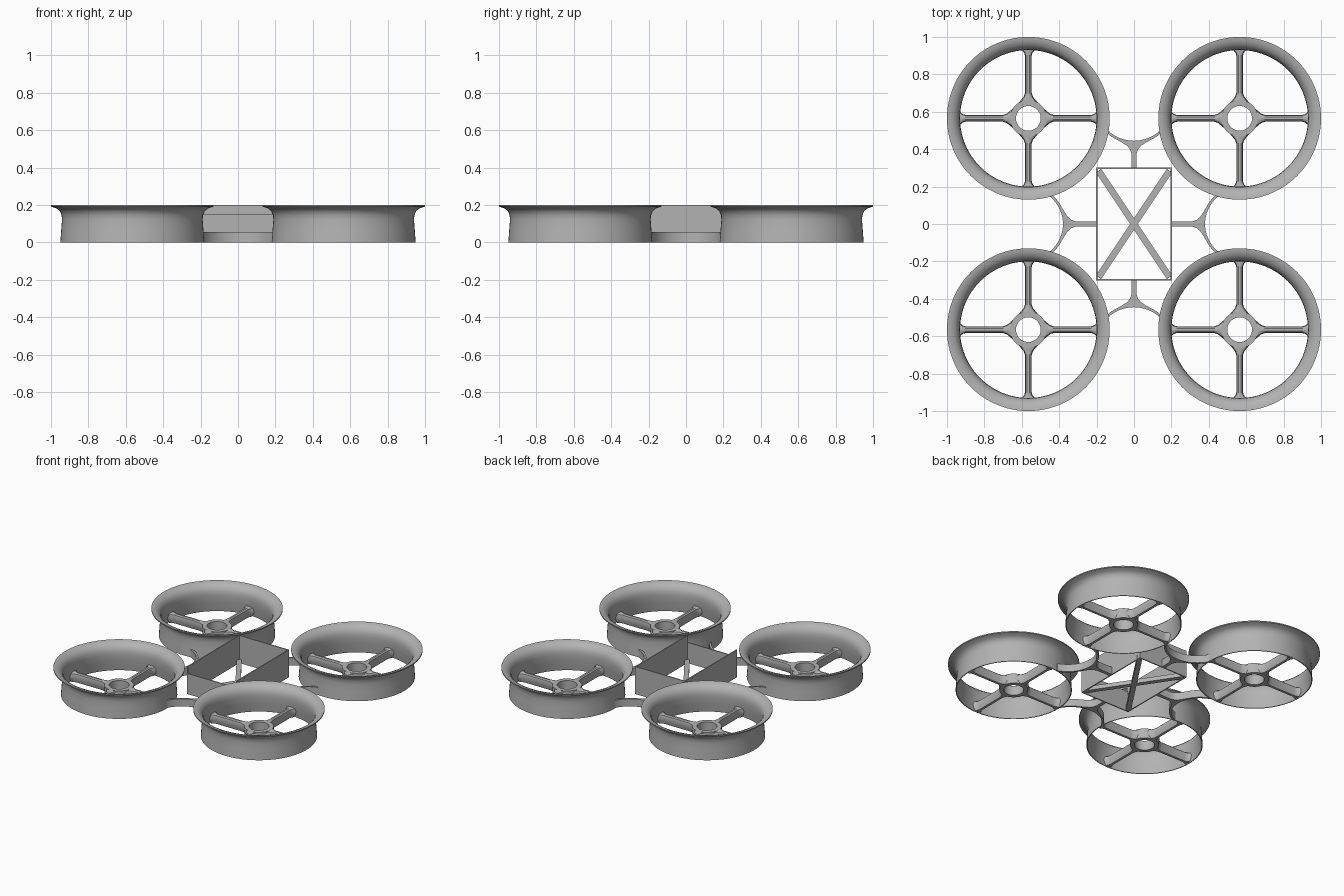
import bpy, bmesh, math
from mathutils import Matrix, Vector

if "Cube" in bpy.data.objects:
    bpy.data.objects.remove(bpy.data.objects["Cube"])

grey = bpy.data.materials.new("mid_grey")
grey.diffuse_color = (0.45, 0.45, 0.45, 1)
grey.use_nodes = True
grey.node_tree.nodes["Principled BSDF"].inputs["Base Color"].default_value = grey.diffuse_color


def finish(bm, name, smooth=True):
    bmesh.ops.recalc_face_normals(bm, faces=bm.faces)
    me = bpy.data.meshes.new(name)
    bm.to_mesh(me)
    bm.free()
    me.materials.append(grey)
    ob = bpy.data.objects.new(name, me)
    bpy.context.collection.objects.link(ob)
    if smooth:
        bpy.ops.object.select_all(action='DESELECT')
        ob.select_set(True)
        bpy.context.view_layer.objects.active = ob
        bpy.ops.object.shade_smooth_by_angle(angle=math.radians(35))
    return ob


def loft(bm, rings, closed):
    """Bridge rings of points; closed joins last to first, otherwise cap."""
    vs = [[bm.verts.new(p) for p in r] for r in rings]
    n = len(vs[0])
    for i in range(len(vs) if closed else len(vs) - 1):
        a, b = vs[i], vs[(i + 1) % len(vs)]
        for j in range(n):
            k = (j + 1) % n
            bm.faces.new((a[j], a[k], b[k], b[j]))
    if not closed:
        bm.faces.new(vs[0])
        bm.faces.new(vs[-1])


def lathe(name, profile, loc, steps=96):
    bm = bmesh.new()
    rings = []
    for i in range(steps):
        a = 2 * math.pi * i / steps
        rings.append([(loc[0] + r * math.cos(a), loc[1] + r * math.sin(a), z) for r, z in profile])
    loft(bm, rings, True)
    return finish(bm, name)


def box(name, center, size, rot=0):
    bm = bmesh.new()
    bmesh.ops.create_cube(bm, size=1, matrix=Matrix.Translation(center)
                          @ Matrix.Rotation(rot, 4, 'Z') @ Matrix.Diagonal((*size, 1)))
    return finish(bm, name, False)


# flared duct and hub cross-sections (radius, height)
duct = [(0.385, 0), (0.380, 0.07), (0.376, 0.12), (0.378, 0.145), (0.387, 0.167), (0.405, 0.182),
        (0.435, 0.192), (0.435, 0.2), (0.418, 0.198), (0.395, 0.188), (0.378, 0.172),
        (0.368, 0.148), (0.365, 0.12), (0.368, 0.07), (0.379, 0)]
hub = [(0.095, 0), (0.098, 0.035), (0.098, 0.07), (0.066, 0.07), (0.066, 0)]
# spoke stations (distance from hub axis, half width)
stations = [(0.085, 0.05), (0.1, 0.038), (0.115, 0.025), (0.135, 0.018),
            (0.335, 0.018), (0.35, 0.022), (0.361, 0.031), (0.371, 0.043)]
section = [(-0.5, 0), (-0.8, 0.02), (-1, 0.045), (-0.8, 0.063), (-0.35, 0.07),
           (0.35, 0.07), (0.8, 0.063), (1, 0.045), (0.8, 0.02), (0.5, 0)]

C = 0.565
for sx, fb in ((-1, "left"), (1, "right")):
    for sy, lr in ((-1, "front"), (1, "back")):
        tag = f"{lr}_{fb}"
        loc = Vector((sx * C, sy * C, 0))
        lathe("duct_" + tag, duct, loc)
        lathe("motor_hub_" + tag, hub, loc, 48)
        bm = bmesh.new()
        for k in range(4):
            m = Matrix.Translation(loc) @ Matrix.Rotation(k * math.pi / 2, 4, 'Z')
            loft(bm, [[m @ Vector((r, w * u, z)) for u, z in section] for r, w in stations], False)
        finish(bm, "duct_spokes_" + tag)


# forked arms tying neighbouring ducts to the body
def fork(name, start, centre, radius, angle, half=0.0125, t=0.014, h=0.055):
    lim = math.radians(72)
    arc = [-lim + 2 * lim * i / 32 for i in range(33)]
    pts = [(centre - radius * math.cos(a), radius * math.sin(a)) for a in arc]
    tip = centre - radius
    R = radius + t
    side = [(centre - R * math.cos(a), R * math.sin(a)) for a in reversed(arc) if a > 0.42]
    side += [(tip - 0.012, 0.06), (tip - 0.026, 0.038), (tip - 0.045, 0.022),
             (tip - 0.07, half), (start, half)]
    pts += side + [(x, -y) for x, y in reversed(side)]
    m = Matrix.Rotation(angle, 4, 'Z')
    bm = bmesh.new()
    loft(bm, [[m @ Vector((x, y, z)) for x, y in pts] for z in (0, h)], False)
    return finish(bm, name)


for k, side in enumerate(("right", "back", "left", "front")):
    if k % 2:
        fork("fork_arm_" + side, 0.298, 0.65, 0.205, k * math.pi / 2)
    else:
        fork("fork_arm_" + side, 0.198, 0.57, 0.19, k * math.pi / 2)

# open rectangular body: thin walls, lower at the front
T = 0.008
for s, n in ((-1, "left"), (1, "right")):
    box("body_wall_" + n, (s * (0.202 - T / 2), 0, 0.1), (T, 0.604, 0.2))
box("body_wall_back", (0, 0.302 - T / 2, 0.1), (0.4, T, 0.2))
box("body_wall_front", (0, -0.302 + T / 2, 0.075), (0.4, T, 0.15))

# crossed floor braces
for s, n in ((1, "a"), (-1, "b")):
    box("floor_brace_" + n, (0, 0, 0.015), (0.685, 0.034, 0.03), s * math.atan2(0.6, 0.4))
